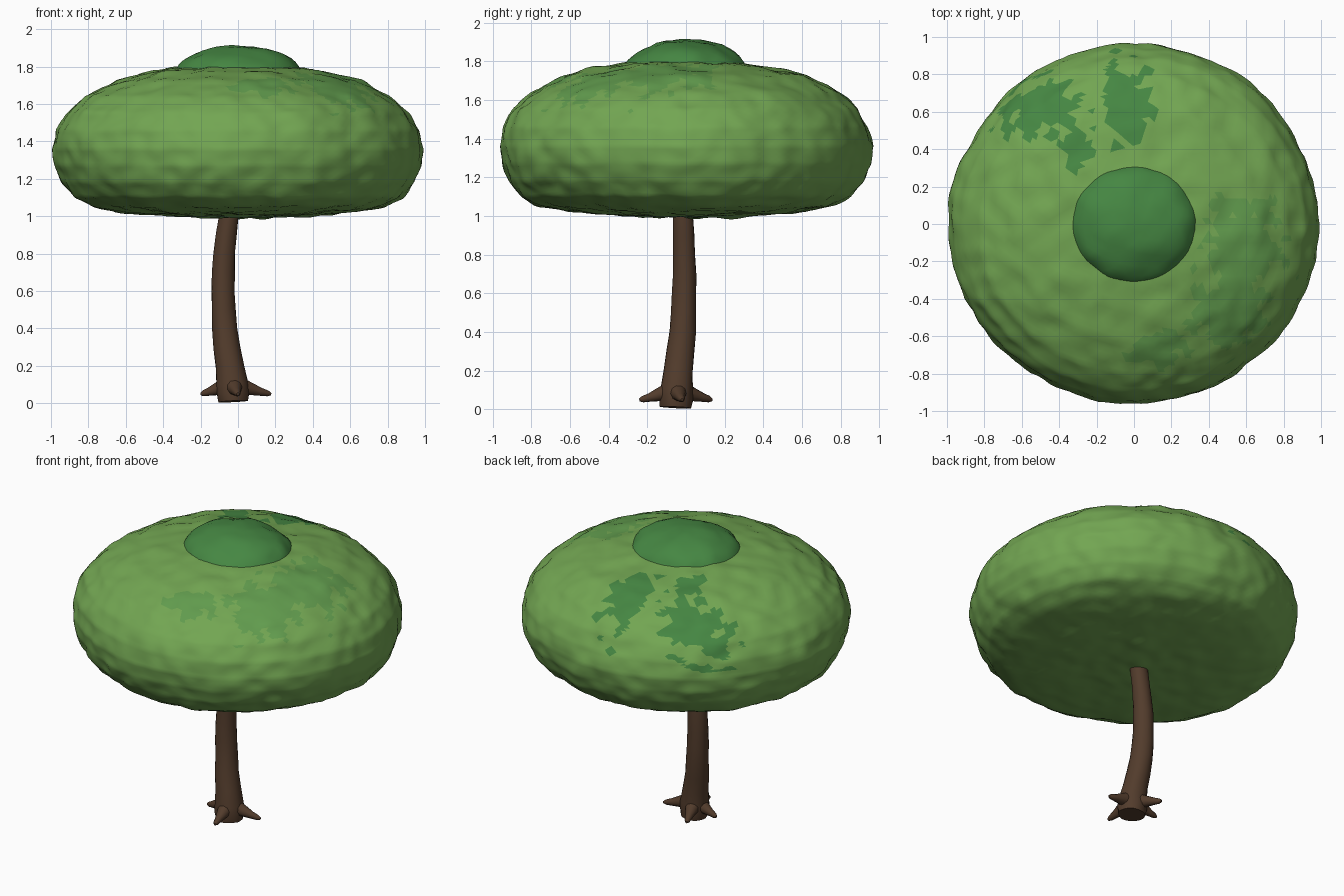
import bpy, bmesh, math
from mathutils import Vector, noise

if "Cube" in bpy.data.objects:
    bpy.data.objects.remove(bpy.data.objects["Cube"])


def material(name, color):
    m = bpy.data.materials.new(name)
    m.diffuse_color = (*color, 1)
    m.use_nodes = True
    m.node_tree.nodes["Principled BSDF"].inputs["Base Color"].default_value = m.diffuse_color
    return m


LEAF = material("leaf_light", (0.17, 0.38, 0.085))
MID = material("leaf_mid", (0.12, 0.33, 0.075))
DARK = material("leaf_dark", (0.06, 0.24, 0.055))
BARK = material("bark", (0.085, 0.045, 0.025))


def finish(name, bm, mats):
    bmesh.ops.recalc_face_normals(bm, faces=bm.faces)
    me = bpy.data.meshes.new(name)
    bm.to_mesh(me)
    bm.free()
    for m in mats:
        me.materials.append(m)
    me.shade_smooth()
    ob = bpy.data.objects.new(name, me)
    bpy.context.collection.objects.link(ob)
    return ob


def lumps(p, fine=0.012, broad=0.012):
    return fine * noise.noise(p * 11) + broad * noise.noise(p * 4)


# Canopy: dense sphere reshaped to a mushroom profile (radius, height)
MIDZ = 1.36
PROFILE = [(0, 0.99), (0.4, 1.003), (0.62, 1.022), (0.78, 1.052), (0.88, 1.10),
           (0.945, 1.18), (0.98, 1.27), (0.99, 1.36), (0.97, 1.46), (0.915, 1.555),
           (0.82, 1.64), (0.65, 1.725), (0.45, 1.775), (0.25, 1.803), (0, 1.815)]
ANGLES = [math.atan2((z - MIDZ) / 0.42, r) for r, z in PROFILE]


def profile_at(a):
    for i in range(len(ANGLES) - 1):
        if a <= ANGLES[i + 1]:
            t = max(0, (a - ANGLES[i]) / (ANGLES[i + 1] - ANGLES[i]))
            (r0, z0), (r1, z1) = PROFILE[i], PROFILE[i + 1]
            return r0 + (r1 - r0) * t, z0 + (z1 - z0) * t
    return PROFILE[-1]


bm = bmesh.new()
bmesh.ops.create_icosphere(bm, subdivisions=6, radius=1)
for v in bm.verts:
    n = v.co.normalized()
    flat = math.hypot(n.x, n.y)
    r, z = profile_at(math.atan2(n.z, flat))
    k = r / max(flat, 1e-6)
    p = Vector((n.x * k, n.y * k * 0.97, z))
    v.co = p + n * lumps(p)

# Leaf colour patches: centre x, y, half sizes, material slot
PATCHES = [(-0.52, 0.62, 0.22, 0.19, 2), (-0.04, 0.65, 0.18, 0.25, 2),
           (-0.32, 0.38, 0.09, 0.13, 2), (0.58, -0.12, 0.25, 0.3, 1),
           (0.5, -0.45, 0.24, 0.22, 1), (0.14, -0.66, 0.16, 0.14, 1)]
for f in bm.faces:
    c = f.calc_center_median()
    if c.z < 1.4:
        continue
    for x, y, sx, sy, slot in PATCHES:
        d = math.hypot((c.x - x) / sx, (c.y - y) / sy)
        if d + 0.75 * noise.noise(c * 14) + 0.2 < 1:
            f.material_index = slot
finish("canopy", bm, [LEAF, MID, DARK])

# Crown tuft on top
bm = bmesh.new()
bmesh.ops.create_icosphere(bm, subdivisions=4, radius=1)
for v in bm.verts:
    n = v.co.copy()
    p = Vector((n.x * 0.345, n.y * 0.325, 1.735 + n.z * 0.18))
    v.co = p + n * lumps(p, 0.012, 0.01)
finish("crown_tuft", bm, [DARK])


def tube(name, path, sides, rough):
    """Closed tube through (x, y, z, radius) points."""
    bm = bmesh.new()
    rings = []
    for i, q in enumerate(path):
        a, b = path[max(i - 1, 0)], path[min(i + 1, len(path) - 1)]
        axis = (Vector(b[:3]) - Vector(a[:3])).normalized()
        u = axis.cross(Vector((0.3, 1, 0.2))).normalized()
        w = axis.cross(u)
        ring = []
        for s in range(sides):
            t = 2 * math.pi * s / sides
            d = u * math.cos(t) + w * math.sin(t)
            p = Vector(q[:3]) + d * q[3]
            ring.append(bm.verts.new(p + d * rough * noise.noise(p * 18)))
        rings.append(ring)
    for r0, r1 in zip(rings, rings[1:]):
        for s in range(sides):
            n = (s + 1) % sides
            bm.faces.new((r0[s], r0[n], r1[n], r1[s]))
    bm.faces.new(rings[0])
    bm.faces.new(rings[-1])
    ob = finish(name, bm, [BARK])
    bpy.context.view_layer.objects.active = ob
    ob.select_set(True)
    bpy.ops.object.shade_smooth_by_angle(angle=math.radians(50))
    ob.select_set(False)


# Curved trunk
tube("trunk", [(-0.025, -0.053, 0.01, 0.08), (-0.027, -0.051, 0.05, 0.087),
               (-0.03, -0.048, 0.1, 0.086), (-0.043, -0.04, 0.2, 0.077),
               (-0.06, -0.028, 0.3, 0.071), (-0.071, -0.018, 0.4, 0.067),
               (-0.078, -0.012, 0.5, 0.064), (-0.08, -0.009, 0.6, 0.062),
               (-0.078, -0.009, 0.7, 0.06), (-0.072, -0.01, 0.8, 0.057),
               (-0.062, -0.013, 0.9, 0.055), (-0.05, -0.015, 1.0, 0.053),
               (-0.045, -0.016, 1.06, 0.05)], 20, 0.006)

# Four short spreading roots
BASE = Vector((-0.03, -0.05, 0))
TIPS = [(0.177, -0.02), (0.0, -0.24), (-0.2, -0.03), (-0.1, 0.135)]
for i, (x, y) in enumerate(TIPS):
    out = Vector((x, y, 0)) - BASE
    steps = [(0.3, 0.085, 0.045), (0.5, 0.075, 0.034), (0.72, 0.062, 0.023),
             (0.92, 0.052, 0.016), (1.0, 0.049, 0.007)]
    tube(f"root_{i + 1}", [(*(BASE + out * t).xy, z, r) for t, z, r in steps], 10, 0.002)
